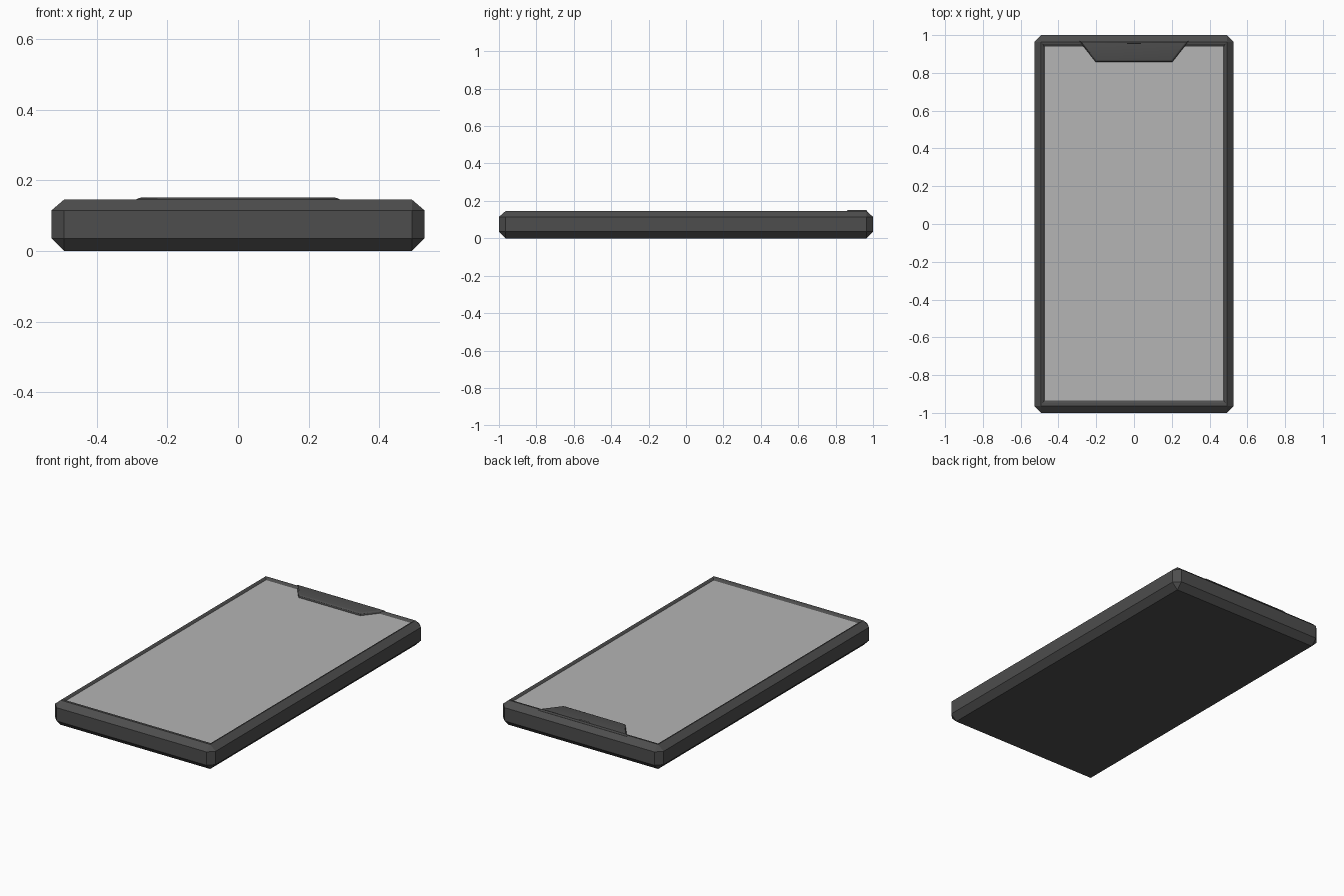
import bpy, bmesh
from mathutils import Matrix

if "Cube" in bpy.data.objects:
    bpy.data.objects.remove(bpy.data.objects["Cube"])


def material(name, v):
    m = bpy.data.materials.new(name)
    m.diffuse_color = (v, v, v, 1)
    m.use_nodes = True
    m.node_tree.nodes["Principled BSDF"].inputs["Base Color"].default_value = m.diffuse_color
    return m


def finish(bm, name, mat):
    mesh = bpy.data.meshes.new(name)
    bm.to_mesh(mesh)
    bm.free()
    ob = bpy.data.objects.new(name, mesh)
    bpy.context.collection.objects.link(ob)
    mesh.materials.append(mat)
    return ob


def outline(bm, pts, z):
    return bm.faces.new([bm.verts.new((x, y, z)) for x, y in pts])


def rectangle(x, y0, y1):
    return [(-x, y0), (x, y0), (x, y1), (-x, y1)]


dark = material("dark_case", 0.075)
black = material("black_slot", 0.01)
pale = material("pale_screen", 0.46)

# Case: chamfered slab with a stepped rim round a shallow recess
bm = bmesh.new()
bmesh.ops.create_cube(bm, size=1, matrix=Matrix.Translation((0, 0, 0.073))
                      @ Matrix.Diagonal((1.056, 2, 0.146, 1)))
bmesh.ops.bevel(bm, geom=bm.edges[:], offset=0.036, segments=1,
                affect='EDGES', profile=0.5)
for v in bm.verts:
    if 0.1 < v.co.z < 0.12:
        v.co.z = 0.115
top = max(bm.faces, key=lambda f: f.calc_center_median().z)
SCREEN_Z = 0.137
for x, y0, y1, z in ((0.484, -0.947, 0.953, 0.145), (0.475, -0.935, 0.94, SCREEN_Z)):
    bmesh.ops.inset_region(bm, faces=[top], thickness=0.005)
    for v in top.verts:
        v.co = (x if v.co.x > 0 else -x, y1 if v.co.y > 0 else y0, z)
bmesh.ops.delete(bm, geom=[top], context='FACES_ONLY')
finish(bm, "phone_case", dark)

# Screen: flat sheet filling the recess
bm = bmesh.new()
outline(bm, rectangle(0.475, -0.935, 0.94), SCREEN_Z)
finish(bm, "screen", pale)

# Notch: raised tapering panel with softened upper edges
bm = bmesh.new()
base = outline(bm, [(-0.203, 0.858), (0.203, 0.858), (0.292, 0.97), (-0.292, 0.97)], 0.134)
ext = bmesh.ops.extrude_face_region(bm, geom=[base])
bmesh.ops.translate(bm, vec=(0, 0, 0.018),
                    verts=[v for v in ext["geom"] if isinstance(v, bmesh.types.BMVert)])
bmesh.ops.recalc_face_normals(bm, faces=bm.faces[:])
rim = [e for e in bm.edges if all(v.co.z > 0.15 for v in e.verts)]
bmesh.ops.bevel(bm, geom=rim, offset=0.012, segments=3, affect='EDGES', profile=0.5)
notch = finish(bm, "notch", dark)
bpy.context.view_layer.objects.active = notch
notch.select_set(True)
bpy.ops.object.shade_smooth_by_angle()

# Earpiece slot
bm = bmesh.new()
outline(bm, rectangle(0.038, 0.953, 0.957), 0.1524)
finish(bm, "earpiece_slot", black)
